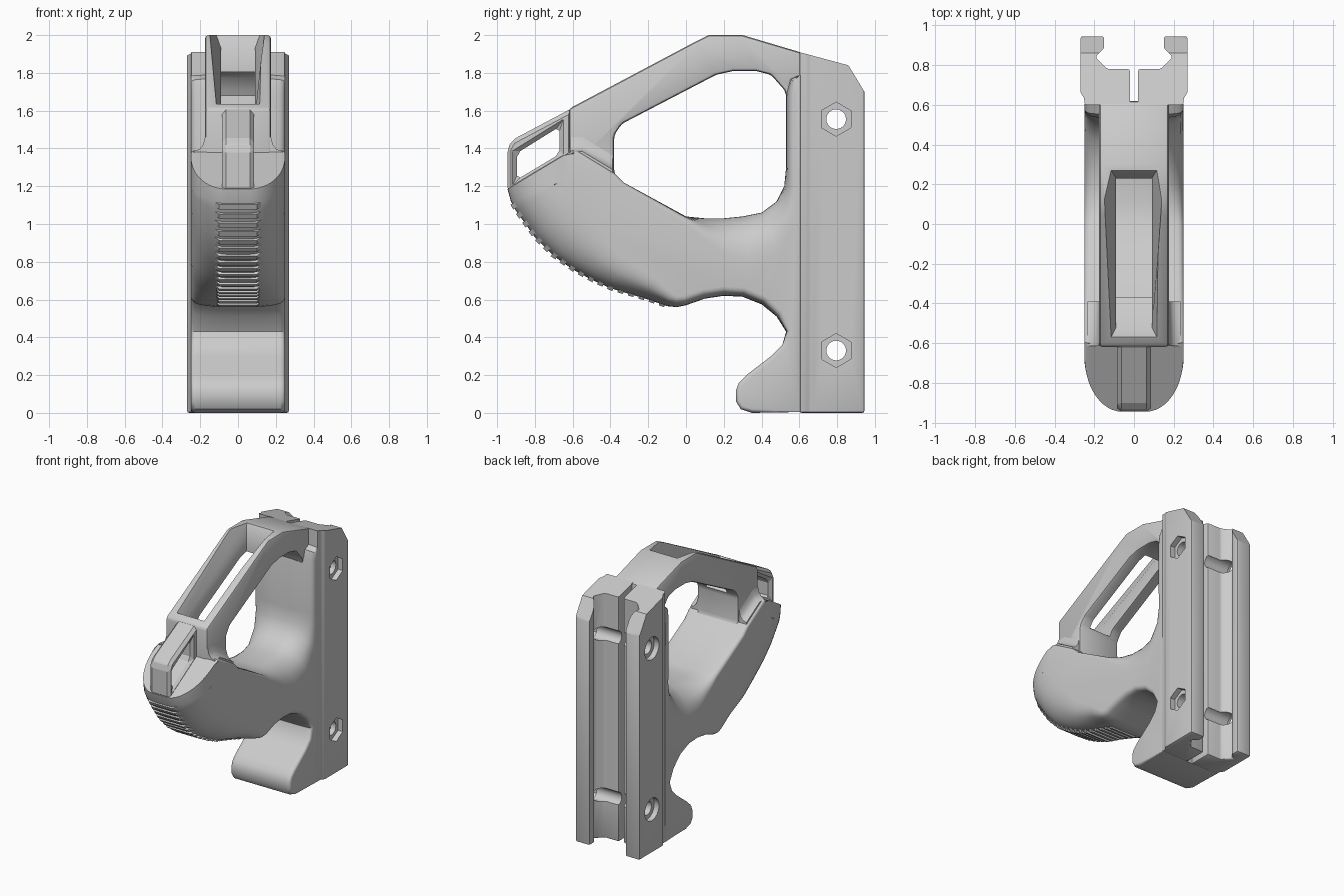
import bpy, bmesh, math
from mathutils import Vector, Matrix

if "Cube" in bpy.data.objects:
    bpy.data.objects.remove(bpy.data.objects["Cube"])

TONE = (0.6, 0.6, 0.6, 1)
grey = bpy.data.materials.new("matte grey")
grey.use_nodes = True
grey.diffuse_color = TONE
grey.node_tree.nodes["Principled BSDF"].inputs["Base Color"].default_value = TONE


def finish(name, bm):
    bmesh.ops.recalc_face_normals(bm, faces=bm.faces)
    mesh = bpy.data.meshes.new(name)
    bm.to_mesh(mesh)
    bm.free()
    mesh.materials.append(grey)
    obj = bpy.data.objects.new(name, mesh)
    bpy.context.collection.objects.link(obj)
    return obj


def skin(rings):
    """Closed mesh through rings with equal point counts."""
    bm = bmesh.new()
    rows = [[bm.verts.new(p) for p in ring] for ring in rings]
    n = len(rows[0])
    for a, b in zip(rows, rows[1:]):
        for i in range(n):
            j = (i + 1) % n
            bm.faces.new((a[i], a[j], b[j], b[i]))
    bm.faces.new(rows[0])
    bm.faces.new(rows[-1])
    return bm


def side_prism(name, pts, lo, hi):
    return finish(name, skin([[(x, y, z) for y, z in pts] for x in (lo, hi)]))


def activate(obj):
    bpy.ops.object.select_all(action='DESELECT')
    obj.select_set(True)
    bpy.context.view_layer.objects.active = obj


def modify(obj, kind, **settings):
    activate(obj)
    mod = obj.modifiers.new(kind.title(), kind)
    for key, value in settings.items():
        setattr(mod, key, value)
    bpy.ops.object.modifier_apply(modifier=mod.name)


def cut(obj, cutter):
    modify(obj, 'BOOLEAN', object=cutter, operation='DIFFERENCE', solver='EXACT')
    bpy.data.objects.remove(cutter)


def bevel(obj, width, segments=2):
    modify(obj, 'BEVEL', width=width, segments=segments, limit_method='ANGLE', angle_limit=0.5)


def smooth(obj, degrees=35):
    activate(obj)
    bpy.ops.object.shade_smooth_by_angle(angle=math.radians(degrees))


# Grip body: side outline (y, z, edge rounding) lofted across the width
W = 0.25
belly = [(-.945, 1.185, .28), (-.927, 1.12, .27), (-.9, 1.07, .26), (-.8, .93, .26),
         (-.7, .83, .26), (-.6, .76, .24), (-.5, .705, .2), (-.4, .66, .16), (-.3, .63, .13),
         (-.2, .6, .1), (-.1, .565, .06)]
hook = [(-.05, .56, .04), (0, .57, .03), (.1, .605, .03), (.2, .62, .03), (.3, .615, .03),
        (.4, .575, .03), (.48, .51, .02), (.53, .43, .01), (.51, .36, 0), (.45, .3, 0), (.32, .2, 0),
        (.28, .16, 0), (.265, .12, 0), (.265, .06, 0), (.29, .02, 0), (.35, 0, 0)]
column = [(.6, .006, -.02), (.6, 1.79, -.02), (.55, 1.77, .02), (.53, 1.7, .03),
          (.53, 1.3, .03), (.52, 1.2, .05)]
saddle = [(.48, 1.12, .11), (.4, 1.06, .2), (.3, 1.04, .23), (.2, 1.03, .18), (.1, 1.03, .09),
          (0, 1.04, .01), (-.33, 1.22, 0), (-.38, 1.27, 0), (-.57, 1.385, 0), (-.6, 1.39, 0)]
outline = belly + hook + column + saddle


def inward(i):
    if i == 0:  # the nose recedes along its sloping top
        return Vector((1, .6))
    a, b = outline[i - 1], outline[(i + 1) % len(outline)]
    return Vector((a[1] - b[1], b[0] - a[0])).normalized()


def ease(x, start):
    t = min(1, max(0, (abs(x) - start) / (W - start)))
    return 1 - math.sqrt(1 - t * t)


def section(x):
    ring = []
    for i, (y, z, w) in enumerate(outline):
        n = inward(i) * (w * ease(x, .06) + .02 * ease(x, .225))
        ring.append((x, y + n.x, z + n.y))
    return ring


half = [.06 + (W - .06) * math.sin(math.pi / 2 * i / 12) for i in range(13)]
smooth(finish("grip_body", skin([section(x) for x in [-h for h in reversed(half)] + half])))

# Gripping ribs along the belly
spine = [Vector((y, z)) for y, z, w in belly[1:]]
lengths = [(b - a).length for a, b in zip(spine, spine[1:])]
COUNT = 18
for k in range(COUNT):
    d = sum(lengths) * (k + .5) / COUNT
    i = 0
    while d > lengths[i]:
        d -= lengths[i]
        i += 1
    t = (spine[i + 1] - spine[i]).normalized()
    c = spine[i] + t * d
    out = Vector((t.y, -t.x))
    rings = []
    for s in (-.015, .015):
        flat = [(-.14, -.035), (-.1, .01), (.1, .01), (.14, -.035)]
        rings.append([(x, *(c + out * h + t * s)) for x, h in flat])
    finish("grip_rib", skin(rings))

# Upper arm and front post, with a tapered slot
arm = side_prism("upper_arm", [
    (-.62, 1.3), (-.62, 1.61), (.04, 1.96), (.12, 2), (.3, 2), (.62, 1.905), (.62, 1.65), (.54, 1.65),
    (.52, 1.71), (.45, 1.79), (.37, 1.81), (.25, 1.81), (.16, 1.79), (-.34, 1.53), (-.38, 1.47),
    (-.38, 1.27), (-.33, 1.2), (-.5, 1.15)], -.175, .175)
bevel(arm, .018)
slot = [(.165, -.67, 1.77, .35, 2.14), (.09, -.52, 1.57, .23, 1.93), (.09, -.33, 1.46, .23, 1.7)]
cut(arm, finish("slot_cutter", skin(
    [[(-w, a, za), (w, a, za), (w, b, zb), (-w, b, zb)] for w, a, za, b, zb in slot])))
smooth(arm)

# Front guard loop
loop = side_prism("front_loop", [(-.945, 1.17), (-.945, 1.4), (-.92, 1.445), (-.6, 1.615),
                                 (-.6, 1.3), (-.85, 1.15)], -.085, .085)
cut(loop, side_prism("loop_cutter", [(-.895, 1.235), (-.895, 1.375), (-.67, 1.515), (-.67, 1.37)],
                     -.2, .2))
bevel(loop, .024, 1)

# Flared feet where the post meets the grip
for s in (-1, 1):
    flare = [(s * .15, 1.28), (s * .235, 1.28), (s * .235, 1.385), (s * .205, 1.395),
             (s * .185, 1.42), (s * .175, 1.46), (s * .15, 1.46)]
    smooth(finish("post_flare", skin([[(x, y, z - max(0, y + .55) * .6) for x, z in flat]
                                      for y, flat in ((-.615, flare), (-.55, flare), (-.39, flare))])))

# Rail clamp: one jaw section, trimmed along its sloping top and mirrored
jaw = [(.02, .6), (.25, .6), (.25, .635), (.27, .66), (.27, .945), (.15, .945), (.15, .885),
       (.195, .84), (.135, .78), (.02, .78)]
clamp = finish("rail_clamp", skin([[(x, y, z) for x, y in jaw] for z in (0, 2.1)]))
bevel(clamp, .012)
cut(clamp, side_prism("top_cutter", [(.5, 1.937), (.86, 1.84), (1, 1.609), (1, 2.2), (.5, 2.2)], -.5, .5))
modify(clamp, 'MIRROR', use_mirror_merge=False)

# Cross bolts: through hole, nut pocket on the left, round recess on the right
for z in (.33, 1.555):
    for sides, radius, x, depth in ((24, .052, 0, .8), (6, .09, .295, .13), (24, .085, -.295, .13)):
        bm = bmesh.new()
        turn = Matrix.Translation((x, .795, z)) @ Matrix.Rotation(math.pi / 2, 4, 'Y')
        if sides == 6:  # point the hexagon upwards
            turn = turn @ Matrix.Rotation(math.pi / 2, 4, 'Z')
        bmesh.ops.create_cone(bm, cap_ends=True, segments=sides, radius1=radius, radius2=radius,
                              depth=depth, matrix=turn)
        cut(clamp, finish("bolt_cutter", bm))
smooth(clamp)
